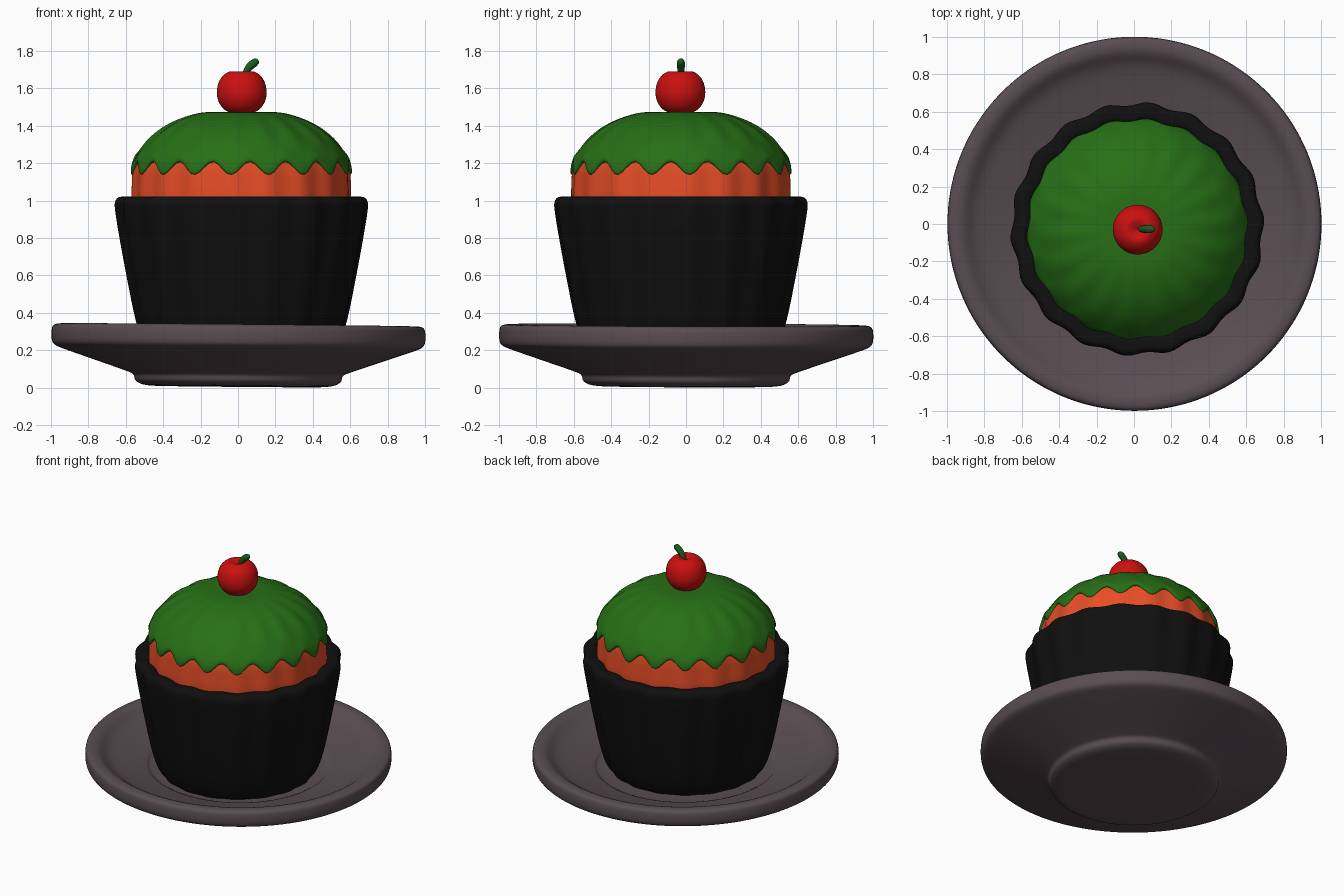
import bpy, bmesh
from math import sin, cos, pi, radians

if "Cube" in bpy.data.objects:
    bpy.data.objects.remove(bpy.data.objects["Cube"])

CX, CY = 0.018, -0.027      # the cake sits slightly off the plate centre
LOBES, PHASE = 18, radians(14.5)


def material(name, rgb):
    m = bpy.data.materials.new(name)
    m.diffuse_color = (*rgb, 1)
    m.use_nodes = True
    m.node_tree.nodes["Principled BSDF"].inputs["Base Color"].default_value = m.diffuse_color
    return m


def smooth_curve(pts, steps=4):
    """Catmull-Rom resampling of a profile."""
    out = []
    for i in range(len(pts) - 1):
        p = [pts[max(i - 1, 0)], pts[i], pts[i + 1], pts[min(i + 2, len(pts) - 1)]]
        for s in range(steps):
            t = s / steps
            out.append(tuple(0.5 * (2 * b + (c - a) * t + (2 * a - 5 * b + 4 * c - d) * t * t
                                    + (3 * b - a - 3 * c + d) * t ** 3)
                             for a, b, c, d in zip(*p)))
    return out + [pts[-1]]


def lathe(name, pts, mat, loc=(0, 0, 0), seg=144, smooth=True):
    """Spin a profile of (radius, z, radial wave, vertical wave) rows."""
    pts = [tuple(p) + (0,) * (4 - len(p)) for p in pts]
    if smooth:
        pts = smooth_curve(pts)
    bm = bmesh.new()
    rings = []
    for r, z, wr, wz in pts:
        if r < 1e-4:
            rings.append([bm.verts.new((0, 0, z))])
            continue
        ring = []
        for k in range(seg):
            a = 2 * pi * k / seg
            w = cos(LOBES * (a - PHASE))
            rr = r - wr * w
            ring.append(bm.verts.new((rr * cos(a), rr * sin(a), z + wz * w)))
        rings.append(ring)
    for A, B in zip(rings, rings[1:]):
        for k in range(seg):
            n = (k + 1) % seg
            if len(A) == 1:
                bm.faces.new((A[0], B[n], B[k]))
            elif len(B) == 1:
                bm.faces.new((A[k], A[n], B[0]))
            else:
                bm.faces.new((A[k], A[n], B[n], B[k]))
    bmesh.ops.recalc_face_normals(bm, faces=bm.faces)
    me = bpy.data.meshes.new(name)
    bm.to_mesh(me)
    bm.free()
    me.materials.append(mat)
    me.shade_smooth()
    ob = bpy.data.objects.new(name, me)
    ob.location = loc
    bpy.context.collection.objects.link(ob)
    return ob


grey = material("plate_grey", (0.10, 0.075, 0.085))
black = material("wrapper_black", (0.005, 0.005, 0.005))
orange = material("cake_orange", (0.80, 0.075, 0.02))
green = material("icing_green", (0.02, 0.16, 0.008))
red = material("cherry_red", (0.60, 0.005, 0.005))
leaf = material("stem_green", (0.01, 0.11, 0.015))

# Plate: foot, flared underside, rounded rim, shallow dish
plate = lathe("plate", [
    (0, 0.005), (0.30, 0.005), (0.48, 0.008), (0.545, 0.03), (0.56, 0.065),
    (0.60, 0.085), (0.76, 0.14), (0.92, 0.195), (0.98, 0.22), (0.998, 0.25),
    (0.998, 0.305), (0.985, 0.328), (0.95, 0.335), (0.91, 0.325), (0.84, 0.28),
    (0.72, 0.245), (0.60, 0.215), (0.56, 0.20), (0.35, 0.195), (0, 0.195)], grey)
plate.rotation_euler = (-0.004, 0.009, 0)

# Wrapper cup with scalloped wall and thick rim
at = (CX, CY, 0)
lathe("wrapper", [
    (0, 0.19), (0.30, 0.19), (0.47, 0.20, .003), (0.515, 0.225, .005), (0.56, 0.36, .007),
    (0.605, 0.58, .008), (0.645, 0.80, .009), (0.668, 0.95, .010), (0.667, 0.995, .010),
    (0.65, 1.017, .010), (0.62, 1.02, .010), (0.59, 1.015, .010), (0.572, 0.99, .009),
    (0.56, 0.92, .009), (0.50, 0.85, .005), (0.25, 0.85), (0, 0.85)], black, at)

# Cake body
lathe("cake", [
    (0, 0.88), (0.40, 0.88), (0.555, 0.91, .006), (0.58, 1.00, .007), (0.58, 1.10, .007),
    (0.575, 1.18, .006), (0.555, 1.23, .004), (0.49, 1.29, .002), (0.30, 1.36), (0, 1.38)],
    orange, at)

# Icing dome with a wavy dripping edge
lathe("icing", [
    (0.50, 1.21, .004, .03), (0.555, 1.175, .006, .035), (0.578, 1.173, .007, .036),
    (0.585, 1.19, .008, .034), (0.572, 1.23, .008, .02), (0.515, 1.307, .008, .005),
    (0.455, 1.363, .007), (0.385, 1.41, .006), (0.30, 1.447, .004), (0.21, 1.47, .002),
    (0.11, 1.474), (0, 1.474)], green, at)

# Cherry with a dimple on top
lathe("cherry", [
    (0, 1.465), (0.05, 1.467), (0.095, 1.488), (0.124, 1.53), (0.133, 1.58),
    (0.122, 1.635), (0.095, 1.672), (0.062, 1.69), (0.03, 1.683), (0, 1.668)],
    red, (0.02, -0.03, 0), seg=64)

# Stem: bent tapered tube
cu = bpy.data.curves.new("cherry_stem", 'CURVE')
cu.dimensions = '3D'
cu.bevel_depth = 0.021
cu.bevel_resolution = 4
cu.use_fill_caps = True
sp = cu.splines.new('POLY')
path = smooth_curve([(0.03, 1.65, 0.7), (0.045, 1.69, 0.85), (0.065, 1.718, 1.0),
                     (0.09, 1.738, 1.0), (0.104, 1.744, 0.7), (0.111, 1.747, 0.2)])
sp.points.add(len(path) - 1)
for p, (x, z, r) in zip(sp.points, path):
    p.co = (x, -0.027, z, 1)
    p.radius = r
sp.use_smooth = True
cu.materials.append(leaf)
bpy.context.collection.objects.link(bpy.data.objects.new("cherry_stem", cu))
